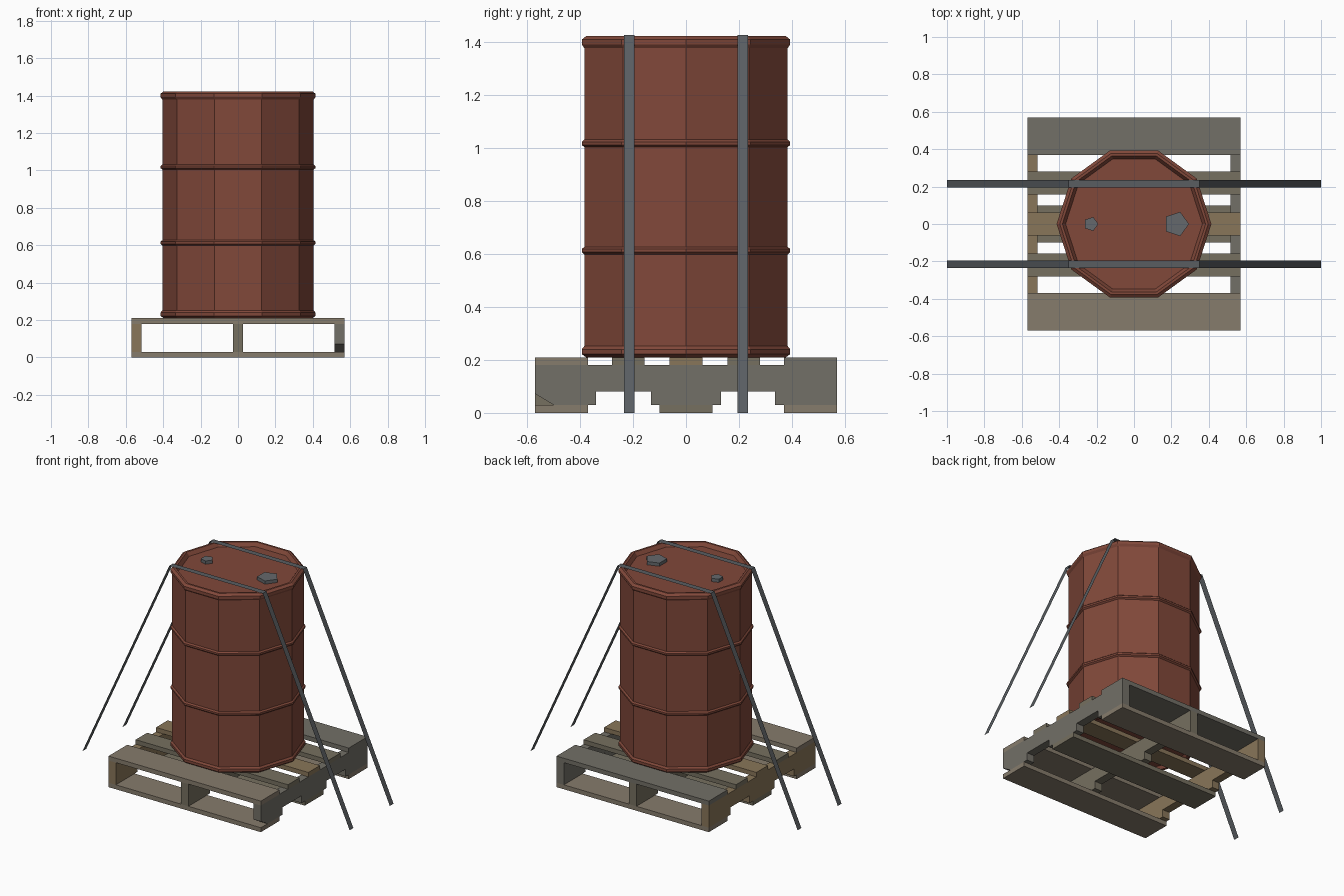
import bpy, bmesh
from math import cos, sin, pi

if "Cube" in bpy.data.objects:
    bpy.data.objects.remove(bpy.data.objects["Cube"])


def material(name, rgb):
    m = bpy.data.materials.new(name)
    m.diffuse_color = (*rgb, 1)
    m.use_nodes = True
    m.node_tree.nodes["Principled BSDF"].inputs["Base Color"].default_value = m.diffuse_color
    return m


RUST = material("rust_paint", (0.22, 0.065, 0.042))
METAL = material("dull_metal", (0.13, 0.14, 0.15))
STRAP = material("strap_webbing", (0.10, 0.11, 0.12))
GREY = material("weathered_wood", (0.17, 0.16, 0.135))
TAN = material("pale_wood", (0.24, 0.20, 0.15))
BROWN = material("brown_wood", (0.25, 0.18, 0.10))
DULL = material("dull_wood", (0.18, 0.16, 0.115))


def make(name, verts, faces, mat):
    me = bpy.data.meshes.new(name)
    me.from_pydata(verts, [], faces)
    me.materials.append(mat)
    bm = bmesh.new()
    bm.from_mesh(me)
    bmesh.ops.recalc_face_normals(bm, faces=bm.faces)
    bm.to_mesh(me)
    bm.free()
    ob = bpy.data.objects.new(name, me)
    bpy.context.collection.objects.link(ob)
    return ob


def lathe(name, profile, sides, mat, cx=0):
    """Flat-sided solid of revolution, capped at both ends of the profile."""
    n = sides
    verts = [(cx + r * cos(2 * pi * i / n), r * sin(2 * pi * i / n), z)
             for r, z in profile for i in range(n)]
    faces = [(k * n + i, k * n + (i + 1) % n, (k + 1) * n + (i + 1) % n, (k + 1) * n + i)
             for k in range(len(profile) - 1) for i in range(n)]
    faces += [tuple(range(n)), tuple(range(len(verts) - n, len(verts)))]
    return make(name, verts, faces, mat)


def extrude_x(name, outline, x0, x1, mat):
    """Extrude a (y, z) outline between two x positions."""
    n = len(outline)
    verts = [(x, y, z) for x in (x0, x1) for y, z in outline]
    faces = [(i, (i + 1) % n, n + (i + 1) % n, n + i) for i in range(n)]
    faces += [tuple(range(n)), tuple(range(n, 2 * n))]
    return make(name, verts, faces, mat)


# Ten-sided drum: rolled rims, two hoops, recessed ends
R, B = 0.404, 0.414
profile = [(0.365, 0.23), (0.38, 0.21), (0.397, 0.21), (B, 0.222), (B, 0.24), (R, 0.252)]
for z in (0.613, 1.018):
    profile += [(R, z - 0.014), (B, z - 0.006), (B, z + 0.006), (R, z + 0.014)]
profile += [(R, 1.378), (B, 1.392), (B, 1.41), (0.397, 1.423), (0.383, 1.423), (0.366, 1.398)]
lathe("drum", profile, 10, RUST)

# Bungs on the lid
for name, x, r in (("small_bung", -0.23, 0.039), ("large_bung", 0.226, 0.068)):
    lathe(name, [(r, 1.39), (r, 1.42)], 5, METAL, x)

# Flat tie-down straps
for name, y in (("front_strap", -0.215), ("back_strap", 0.215)):
    path = [(-1, 0), (-0.35, 1.428), (0.35, 1.428), (1, 0)]
    verts = [(x, y + d, z) for x, z in path for d in (-0.02, 0.02)]
    make(name, verts, [(2 * i, 2 * i + 2, 2 * i + 3, 2 * i + 1) for i in range(3)], STRAP)

# Pallet deck boards, top and bottom
boards = [(-0.57, -0.37, TAN), (-0.28, -0.157, DULL), (-0.062, 0.062, BROWN),
          (0.157, 0.28, DULL), (0.37, 0.57, GREY)]
for i, (y0, y1, mat) in enumerate(boards):
    extrude_x(f"top_board_{i}", [(y0, 0.18), (y1, 0.18), (y1, 0.21), (y0, 0.21)], -0.57, 0.57, mat)
for i, (y0, y1) in enumerate([(-0.57, -0.37), (-0.1, 0.1), (0.37, 0.57)]):
    extrude_x(f"bottom_board_{i}", [(y0, 0), (y1, 0), (y1, 0.03), (y0, 0.03)], -0.57, 0.57,
              (TAN, DULL, TAN)[i])

# Notched stringers; the right one has a broken front corner
notched = [(-0.34, 0.03), (-0.34, 0.08), (-0.133, 0.08), (-0.133, 0.03),
           (0.133, 0.03), (0.133, 0.08), (0.337, 0.08), (0.337, 0.03),
           (0.57, 0.03), (0.57, 0.18), (-0.57, 0.18)]
extrude_x("left_stringer", notched + [(-0.57, 0.03)], -0.57, -0.515, BROWN)
extrude_x("middle_stringer", notched + [(-0.57, 0.03)], -0.028, 0.028, DULL)
extrude_x("right_stringer", notched + [(-0.57, 0.072), (-0.5, 0.03)], 0.515, 0.57, GREY)
